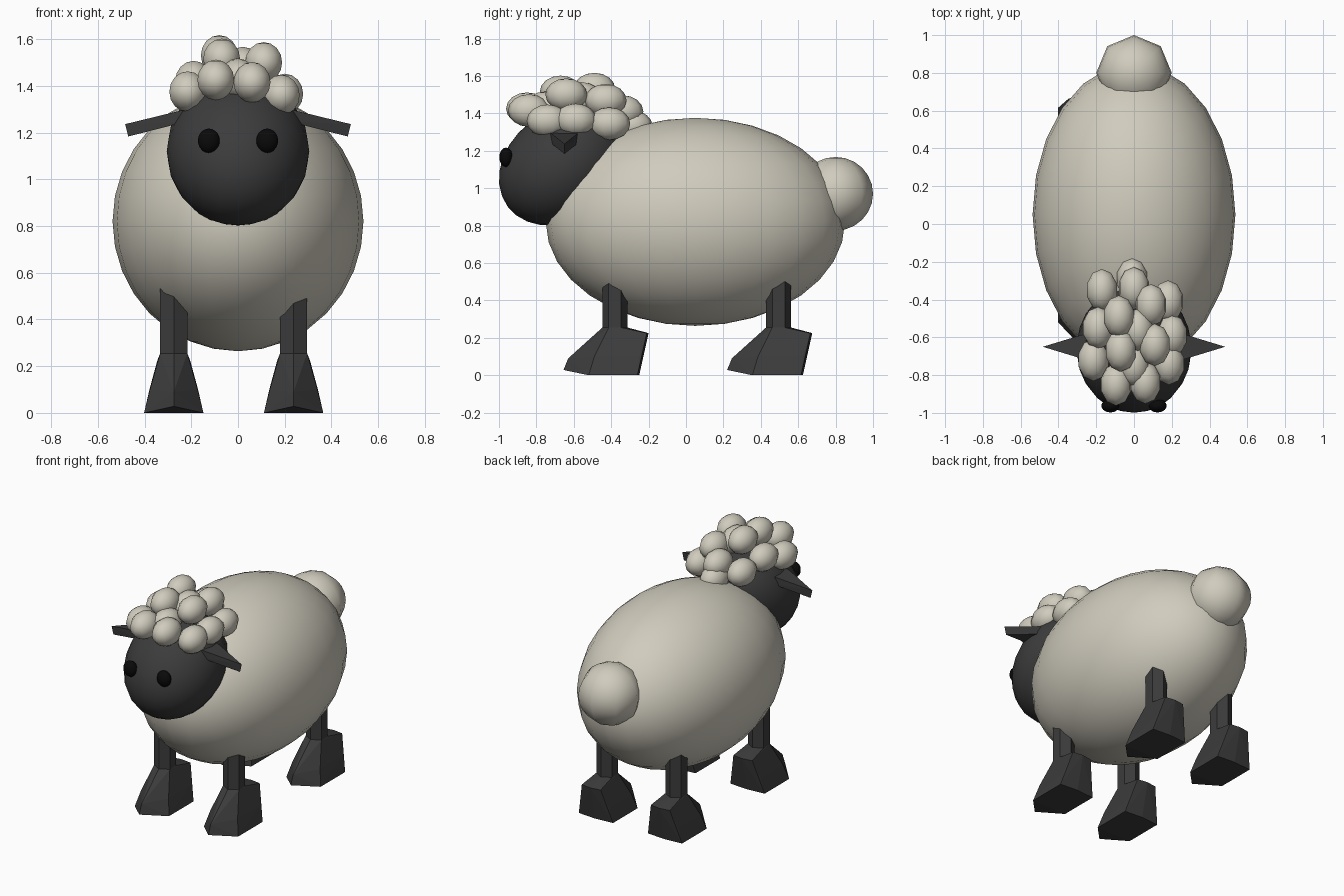
import bpy, bmesh, math
from mathutils import Matrix, Vector

if "Cube" in bpy.data.objects:
    bpy.data.objects.remove(bpy.data.objects["Cube"])


def material(name, rgb):
    m = bpy.data.materials.new(name)
    m.diffuse_color = (*rgb, 1)
    m.use_nodes = True
    m.node_tree.nodes["Principled BSDF"].inputs["Base Color"].default_value = m.diffuse_color
    return m


WOOL = material("cream wool", (0.63, 0.60, 0.51))
DARK = material("charcoal skin", (0.045, 0.045, 0.046))
BLACK = material("black eye", (0.003, 0.003, 0.003))


def finish(bm, name, mat, smooth):
    bmesh.ops.recalc_face_normals(bm, faces=bm.faces)
    me = bpy.data.meshes.new(name)
    bm.to_mesh(me)
    bm.free()
    me.materials.append(mat)
    for p in me.polygons:
        p.use_smooth = smooth
    ob = bpy.data.objects.new(name, me)
    bpy.context.collection.objects.link(ob)
    return ob


def ellipsoid(name, mat, centre, radii, seg, rings, tilt=0):
    bm = bmesh.new()
    mx = (Matrix.Translation(centre) @ Matrix.Rotation(math.radians(tilt), 4, 'X')
          @ Matrix.Diagonal((*radii, 1)))
    bmesh.ops.create_uvsphere(bm, u_segments=seg, v_segments=rings, radius=1, matrix=mx)
    return finish(bm, name, mat, True)


def hull(name, mat, points):
    bm = bmesh.new()
    for p in points:
        bm.verts.new(p)
    res = bmesh.ops.convex_hull(bm, input=bm.verts)
    junk = {g for g in res["geom_interior"] + res["geom_unused"]
            if isinstance(g, bmesh.types.BMVert)}
    bmesh.ops.delete(bm, geom=list(junk), context='VERTS')
    bmesh.ops.dissolve_limit(bm, angle_limit=0.02, verts=bm.verts, edges=bm.edges)
    return finish(bm, name, mat, False)


# body, tail and head
ellipsoid("body", WOOL, (0, 0.05, 0.82), (0.537, 0.80, 0.556), 24, 16)
ellipsoid("tail", WOOL, (0, 0.80, 0.97), (0.2, 0.2, 0.197), 8, 12)
ellipsoid("head", DARK, (0, -0.66, 1.12), (0.305, 0.366, 0.29), 24, 14, 37)

# eyes and wedge-shaped ears
for s, side in ((-1, "left"), (1, "right")):
    ellipsoid(side + "_eye", BLACK, (s * 0.125, -0.962, 1.165), (0.048, 0.036, 0.052), 14, 10)
    ear = []
    for top in (0, 1):
        ear += [(s * (0.47 + 0.013 * top), -0.65, 1.183 + 0.053 * top),
                (s * 0.22, -0.73, 1.247 + 0.053 * top),
                (s * 0.22, -0.57, 1.247 + 0.053 * top)]
    hull(side + "_ear", DARK, ear)

# wool tufts on the head
tufts = [(-.095, -.85, 1.425), (.06, -.84, 1.415), (-.215, -.72, 1.375), (.185, -.74, 1.36),
         (-.07, -.67, 1.515), (.11, -.64, 1.5), (-.08, -.49, 1.53), (.09, -.43, 1.47),
         (.18, -.41, 1.345), (-.17, -.35, 1.39), (0, -.34, 1.41), (-.01, -.29, 1.33),
         (-.19, -.55, 1.42), (.2, -.59, 1.365), (0, -.75, 1.43), (.02, -.56, 1.48)]
for i, c in enumerate(tufts):
    ellipsoid(f"head_tuft_{i + 1}", WOOL, c, (0.083, 0.112, 0.087), 10, 8)

# legs: hexagonal shank and a wedge foot, relative to the leg centre
hexagon = [(0.067 * math.sin(k * math.pi / 3), 0.067 * math.cos(k * math.pi / 3))
           for k in range(6)]
foot_half = [(0, -0.275, 0.028), (0, -0.25, 0.09), (0.127, -0.14, 0.0), (0.127, 0.12, 0.0),
             (0, 0.13, 0.0), (0.102, -0.11, 0.10), (0.104, 0.13, 0.10),
             (0.07, 0.17, 0.225), (0, 0.18, 0.225)]
for yc, end in ((-0.38, "front"), (0.495, "back")):
    for xc, side in ((-0.275, "left"), (0.238, "right")):
        hull(f"{end}_{side}_leg", DARK,
             [(xc + x, yc + y, z) for x, y in hexagon for z in (0.2, 0.6)])
        pts = {(s * x, y, z) for x, y, z in foot_half for s in (-1, 1)}
        pts |= {(x, y, 0.255) for x, y in hexagon}
        hull(f"{end}_{side}_foot", DARK,
             [(xc + x, yc + y, z) for x, y, z in sorted(pts)])
